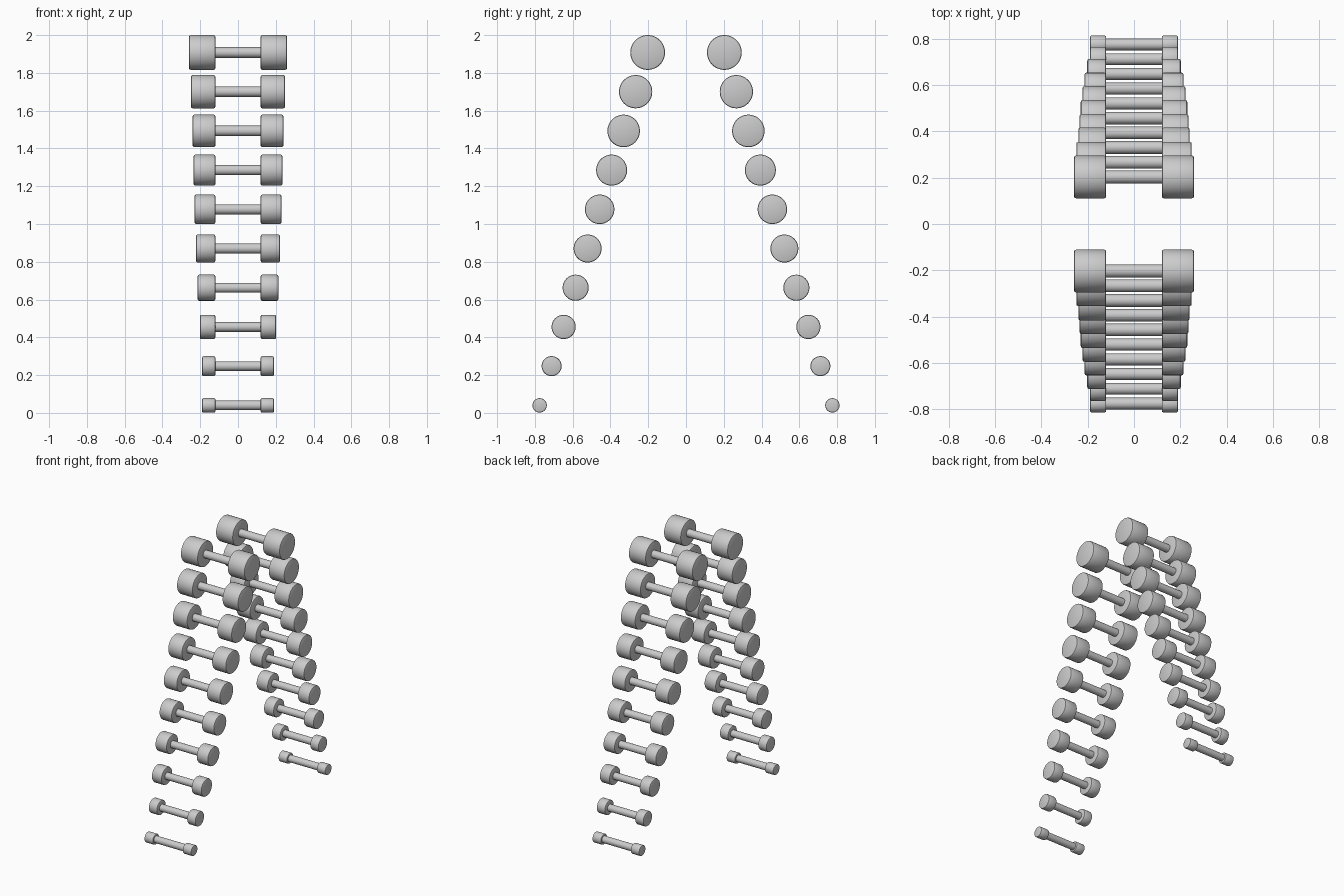
import bpy
import bmesh
import math

if "Cube" in bpy.data.objects:
    bpy.data.objects.remove(bpy.data.objects["Cube"], do_unlink=True)

# One plain steel colour
steel = bpy.data.materials.new("grey_steel")
steel.use_nodes = True
GREY = (0.6, 0.6, 0.6, 1.0)
steel.diffuse_color = GREY
steel.node_tree.nodes["Principled BSDF"].inputs["Base Color"].default_value = GREY

INNER = 0.12     # inner face of every weight
SIDES = 48


def lathe(bm, profile):
    """Spin (x, radius) points around the x axis into a closed solid."""
    verts = [bm.verts.new((x, 0, r)) for x, r in profile]
    edges = [bm.edges.new(pair) for pair in zip(verts, verts[1:])]
    bmesh.ops.spin(bm, geom=verts + edges, cent=(0, 0, 0), axis=(1, 0, 0),
                   angle=math.tau, steps=SIDES, use_duplicate=False)


def head_profile(side, outer, radius):
    """Cylindrical weight with softened rims."""
    b = min(0.008, radius * 0.15)
    s = b * 0.3
    pts = [(INNER, 0), (INNER, radius - b), (INNER + s, radius - s),
           (INNER + b, radius), (outer - b, radius), (outer - s, radius - s),
           (outer, radius - b), (outer, 0)]
    return [(side * x, r) for x, r in pts]


def dumbbell(name, y, z, radius, outer, grip):
    bm = bmesh.new()
    lathe(bm, [(-INNER - 0.01, 0), (-INNER - 0.01, grip),
               (INNER + 0.01, grip), (INNER + 0.01, 0)])
    for side in (-1, 1):
        lathe(bm, head_profile(side, outer, radius))
    bmesh.ops.remove_doubles(bm, verts=bm.verts, dist=1e-5)
    bmesh.ops.recalc_face_normals(bm, faces=bm.faces)
    mesh = bpy.data.meshes.new(name)
    bm.to_mesh(mesh)
    bm.free()
    mesh.materials.append(steel)
    obj = bpy.data.objects.new(name, mesh)
    obj.location = (0, y, z)
    bpy.context.collection.objects.link(obj)
    return obj


# Weight radius and outer half length, lightest to heaviest
SIZES = [(0.038, 0.19), (0.053, 0.19), (0.064, 0.202), (0.069, 0.214),
         (0.074, 0.222), (0.078, 0.23), (0.082, 0.235), (0.086, 0.24),
         (0.088, 0.249), (0.092, 0.259)]

# Two leaning rows, front and back
parts = []
for row, sign in (("front", -1), ("back", 1)):
    for i, (radius, outer) in enumerate(SIZES):
        t = i / (len(SIZES) - 1)
        y = sign * (0.775 - 0.572 * t)
        z = 0.04 + 1.868 * t
        parts.append(dumbbell(f"{row}_dumbbell_{i + 1}", y, z, radius, outer,
                              0.025 + 0.003 * t))

bpy.ops.object.select_all(action='DESELECT')
for obj in parts:
    obj.select_set(True)
bpy.context.view_layer.objects.active = parts[0]
bpy.ops.object.shade_smooth_by_angle(angle=math.radians(30))
